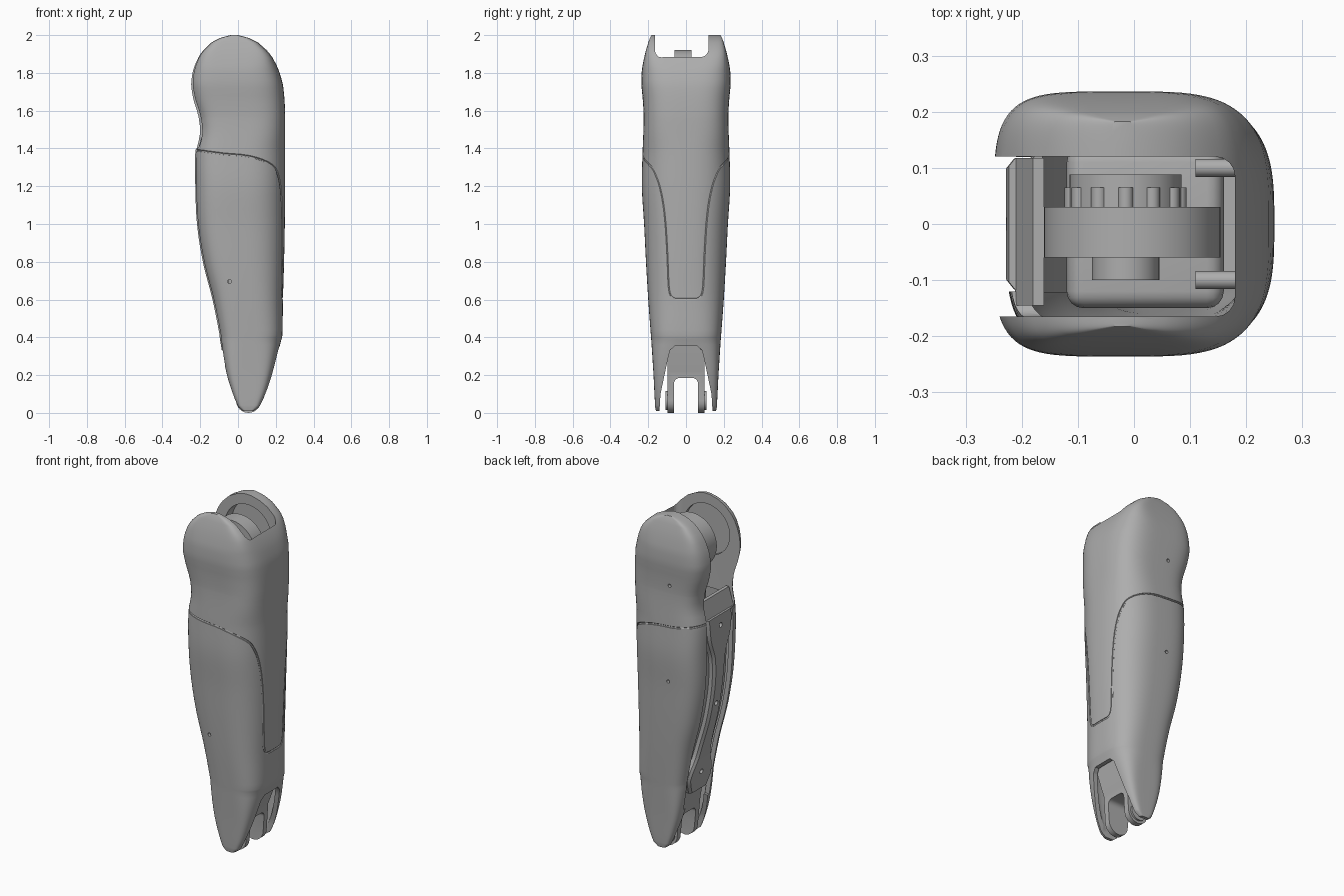
import bpy, bmesh
from math import sin, cos, pi, radians, copysign
from mathutils import Vector

default_cube = bpy.data.objects.get("Cube")
if default_cube:
    bpy.data.objects.remove(default_cube, do_unlink=True)

grey = bpy.data.materials.new("plain_grey")
grey.use_nodes = True
grey.diffuse_color = (0.42, 0.42, 0.42, 1)
grey.node_tree.nodes["Principled BSDF"].inputs["Base Color"].default_value = grey.diffuse_color


# ---------- helpers ----------
def finish(name, bm):
    bmesh.ops.recalc_face_normals(bm, faces=bm.faces)
    mesh = bpy.data.meshes.new(name)
    bm.to_mesh(mesh)
    bm.free()
    mesh.materials.append(grey)
    obj = bpy.data.objects.new(name, mesh)
    bpy.context.collection.objects.link(obj)
    return obj


def loft(name, rings):
    bm = bmesh.new()
    loops = [[bm.verts.new(point) for point in ring] for ring in rings]
    count = len(loops[0])
    for low, high in zip(loops, loops[1:]):
        for i in range(count):
            j = (i + 1) % count
            bm.faces.new((low[i], low[j], high[j], high[i]))
    bm.faces.new(loops[0])
    bm.faces.new(loops[-1])
    return finish(name, bm)


def prism(name, points, axis, start, end):
    """Extrude an outline along x (outline is y, z) or along y (outline is x, z)."""
    def place(p, depth):
        return (depth, p[0], p[1]) if axis == "x" else (p[0], depth, p[1])
    return loft(name, [[place(p, depth) for p in points] for depth in (start, end)])


def cylinder(name, axis, center, radius, start, end, sides=48):
    circle = [(center[0] + radius * cos(2 * pi * i / sides),
               center[1] + radius * sin(2 * pi * i / sides)) for i in range(sides)]
    return prism(name, circle, axis, start, end)


def box(name, low, high, bevel=0.0):
    low, high = Vector(low), Vector(high)
    bm = bmesh.new()
    bmesh.ops.create_cube(bm, size=1)
    bmesh.ops.scale(bm, vec=high - low, verts=bm.verts)
    bmesh.ops.translate(bm, vec=(low + high) / 2, verts=bm.verts)
    if bevel:
        bmesh.ops.bevel(bm, geom=bm.edges[:], offset=bevel, segments=4,
                        profile=0.5, affect="EDGES")
    return finish(name, bm)


def carve(target, cutter):
    modifier = target.modifiers.new("carve", "BOOLEAN")
    modifier.operation = "DIFFERENCE"
    modifier.solver = "EXACT"
    modifier.object = cutter
    graph = bpy.context.evaluated_depsgraph_get()
    result = bpy.data.meshes.new_from_object(target.evaluated_get(graph))
    target.modifiers.clear()
    target.data = result
    bpy.data.objects.remove(cutter, do_unlink=True)


def smooth_lookup(table, key):
    """Smooth interpolation of the table rows by their first column."""
    key = min(max(key, table[0][0]), table[-1][0])
    last = len(table) - 1
    i = max(k for k in range(last) if table[k][0] <= key)
    a, b = table[i], table[i + 1]
    before, after = table[max(i - 1, 0)], table[min(i + 2, last)]
    span = b[0] - a[0]
    u = (key - a[0]) / span
    values = []
    for c in range(1, len(a)):
        slope_a = (b[c] - before[c]) / (b[0] - before[0]) * span
        slope_b = (after[c] - a[c]) / (after[0] - a[0]) * span
        values.append(a[c] + u * slope_a + u * u * (3 * (b[c] - a[c]) - 2 * slope_a - slope_b)
                      + u ** 3 * (2 * (a[c] - b[c]) + slope_a + slope_b))
    return values


# ---------- leg form: height, rear x, shin x, half width, squareness ----------
FORM = [(0.01, 0.025, 0.085, 0.159, 6), (0.03, 0.0, 0.115, 0.163, 6),
        (0.1, -0.03, 0.15, 0.167, 5.5), (0.2, -0.06, 0.182, 0.172, 5),
        (0.385, -0.095, 0.229, 0.184, 3), (0.41, -0.097, 0.235, 0.186, 3),
        (0.6, -0.135, 0.238, 0.2, 2.7), (0.8, -0.186, 0.244, 0.212, 2.6),
        (1.0, -0.217, 0.248, 0.222, 2.6), (1.2, -0.226, 0.25, 0.234, 2.6),
        (1.38, -0.226, 0.25, 0.23, 2.7), (1.48, -0.205, 0.25, 0.226, 3),
        (1.57, -0.213, 0.25, 0.224, 3.2), (1.66, -0.239, 0.246, 0.229, 3.3),
        (1.74, -0.25, 0.237, 0.236, 3.5), (1.82, -0.237, 0.213, 0.233, 4),
        (1.9, -0.199, 0.17, 0.217, 6), (1.96, -0.143, 0.108, 0.2, 8),
        (1.985, -0.095, 0.058, 0.191, 9), (2.0, -0.04, 0.0, 0.183, 9)]


def surface(angle, z, inset=0.0):
    rear, shin, half, square = smooth_lookup(FORM, z)
    reach = max((shin - rear) / 2 - inset, 0.01)
    c, s = cos(angle), sin(angle)
    if c < 0:
        square += 1.2  # the calf side is boxier than the shin side
    return Vector(((shin + rear) / 2 + reach * copysign(abs(c) ** (2 / square), c),
                   (half - inset) * copysign(abs(s) ** (2 / square), s), z))


def section(z, inset=0.0, sides=88):
    return [surface(2 * pi * (i + 0.5) / sides, z, inset) for i in range(sides)]


# ---------- outer shell with its cavity and openings ----------
levels = sorted({round(0.04 * i, 3) for i in range(1, 50)} | {row[0] for row in FORM})
leg_shell = loft("leg_shell", [section(z) for z in levels])
inner_levels = [-0.05 + 0.05 * i for i in range(31)]
carve(leg_shell, loft("lower_cavity", [section(z, 0.025) for z in inner_levels]))
carve(leg_shell, box("knee_slot", (-0.6, -0.165, 1.4), (0.18, 0.12, 2.3), 0.035))
KNEE = (-0.02, 1.79)
carve(leg_shell, cylinder("ear_dish", "y", KNEE, 0.15, -0.187, 0.187))
carve(leg_shell, box("calf_opening", (-0.5, -0.12, 0.25), (0.0, 0.12, 1.43)))
half_arch = [(0.147, -0.1), (0.135, 0.1), (0.095, 0.29), (0.085, 0.33), (0.06, 0.355)]
ankle_outline = half_arch + [(-y, z) for y, z in reversed(half_arch)]
carve(leg_shell, prism("ankle_arch", ankle_outline, "x", -0.5, 0.5))

# Seam groove: degrees around the leg and height, same on both sides
half_seam = [(0, 0.605), (12, 0.608), (18, 0.635), (20, 0.7), (21, 0.85), (23, 1.02),
             (27, 1.15), (35, 1.245), (50, 1.31), (90, 1.365), (130, 1.385), (164, 1.39)]
seam = [(-a, z) for a, z in reversed(half_seam[1:])] + half_seam
seam_table = [(i, a, z) for i, (a, z) in enumerate(seam)]
path = []
for i in range((len(seam) - 1) * 6 + 1):
    angle, z = smooth_lookup(seam_table, i / 6)
    path.append(surface(radians(angle), z))
curve = bpy.data.curves.new("seam_path", "CURVE")
curve.dimensions = "3D"
curve.bevel_depth = 0.006
curve.bevel_resolution = 1
curve.use_fill_caps = True
spline = curve.splines.new("POLY")
spline.points.add(len(path) - 1)
for point, position in zip(spline.points, path):
    point.co = (*position, 1)
curve_object = bpy.data.objects.new("seam_path", curve)
bpy.context.collection.objects.link(curve_object)
bpy.context.view_layer.update()
graph = bpy.context.evaluated_depsgraph_get()
tube = bpy.data.meshes.new_from_object(curve_object.evaluated_get(graph))
bpy.data.objects.remove(curve_object, do_unlink=True)
seam_bm = bmesh.new()
seam_bm.from_mesh(tube)
bmesh.ops.remove_doubles(seam_bm, verts=seam_bm.verts, dist=0.0001)
carve(leg_shell, finish("seam_cutter", seam_bm))

# Screw holes in both sides
for x, z, side in ((-0.045, 0.695, -1), (-0.04, 1.04, 1), (-0.05, 1.61, 1)):
    carve(leg_shell, cylinder("screw_cutter", "y", (x, z), 0.01, side * 0.17, side * 0.3, 16))

# ---------- calf plate: raised strip over a recessed backing ----------
STRIP = [(0.33, 0.08), (0.42, 0.112), (0.56, 0.065), (0.85, 0.05),
         (1.15, 0.06), (1.28, 0.105), (1.4, 0.118)]


def calf_strip(name, offset, thickness, width):
    rings = []
    for i in range(37):
        z = 0.33 + (1.4 - 0.33) * i / 36
        x = smooth_lookup(FORM, z)[0] + offset
        w = width(z)
        right_side = [(x + thickness, -w), (x + 0.012, -w), (x, -w + 0.015)]
        outline = right_side + [(px, -py) for px, py in reversed(right_side)]
        rings.append([(px, py, z) for px, py in outline])
    return loft(name, rings)


calf_plate = calf_strip("calf_plate", 0.0, 0.05, lambda z: smooth_lookup(STRIP, z)[0])
for z in (0.44, 0.87, 1.34):
    carve(calf_plate, cylinder("hole_cutter", "x", (0.0, z), 0.014, -0.4, 0.1, 20))
calf_strip("calf_backing", 0.035, 0.025, lambda z: 0.122)

# Sloping lip above the plate
lip_outline = [(-0.212, 1.395), (-0.165, 1.38), (-0.16, 1.5), (-0.18, 1.5)]
prism("calf_lip", lip_outline, "y", -0.145, 0.118)

# ---------- ankle fork ----------
PIVOT = (0.055, 0.065)
prong_end = [(PIVOT[0] + 0.065 * cos(radians(a)), PIVOT[1] + 0.065 * sin(radians(a)))
             for a in range(180, 361, 15)]
fork_outline = prong_end + [(0.13, 0.22), (0.19, 0.38), (0.19, 0.55),
                            (-0.06, 0.55), (-0.05, 0.38), (-0.025, 0.22)]
ankle_fork = prism("ankle_fork", fork_outline, "y", -0.097, 0.097)
carve(ankle_fork, box("fork_slot", (-0.5, -0.064, -0.4), (0.5, 0.064, 0.185), 0.03))
for name, side in (("left", 1), ("right", -1)):
    pad = cylinder(name + "_ankle_pad", "y", PIVOT, 0.05, side * 0.066, side * 0.108)
    carve(pad, cylinder("pin_cutter", "y", PIVOT, 0.02, side * 0.09, side * 0.2, 24))
    # Mounting posts inside the shin wall
    cylinder(name + "_shin_post", "x", (side * 0.1, 1.5), 0.016, 0.11, 0.2, 20)

# ---------- knee drive and inner frame ----------
cylinder("knee_drum", "y", (-0.003, 1.765), 0.157, -0.06, 0.03, 64)
cylinder("knee_hub", "y", (-0.015, 1.765), 0.1, 0.03, 0.088)
cylinder("knee_bearing", "y", (-0.015, 1.765), 0.06, -0.1, -0.06)
for i in range(12):
    turn = 2 * pi * i / 12
    cylinder("hub_lug", "y", (-0.015 + 0.095 * cos(turn), 1.765 + 0.095 * sin(turn)),
             0.014, 0.03, 0.065, 12)
box("knee_bracket", (-0.1, -0.05, 1.3), (0.12, 0.02, 1.68), 0.01)
box("inner_frame", (-0.12, -0.15, 0.95), (0.16, 0.14, 1.35), 0.03)
box("lower_frame", (-0.05, -0.08, 0.5), (0.16, 0.08, 1.0), 0.01)

# ---------- smooth shading with sharp edges kept ----------
bpy.ops.object.select_all(action="DESELECT")
for obj in bpy.context.scene.objects:
    if obj.type == "MESH" and grey.name in obj.data.materials:
        obj.select_set(True)
bpy.context.view_layer.objects.active = leg_shell
bpy.ops.object.shade_smooth_by_angle(angle=radians(32))
